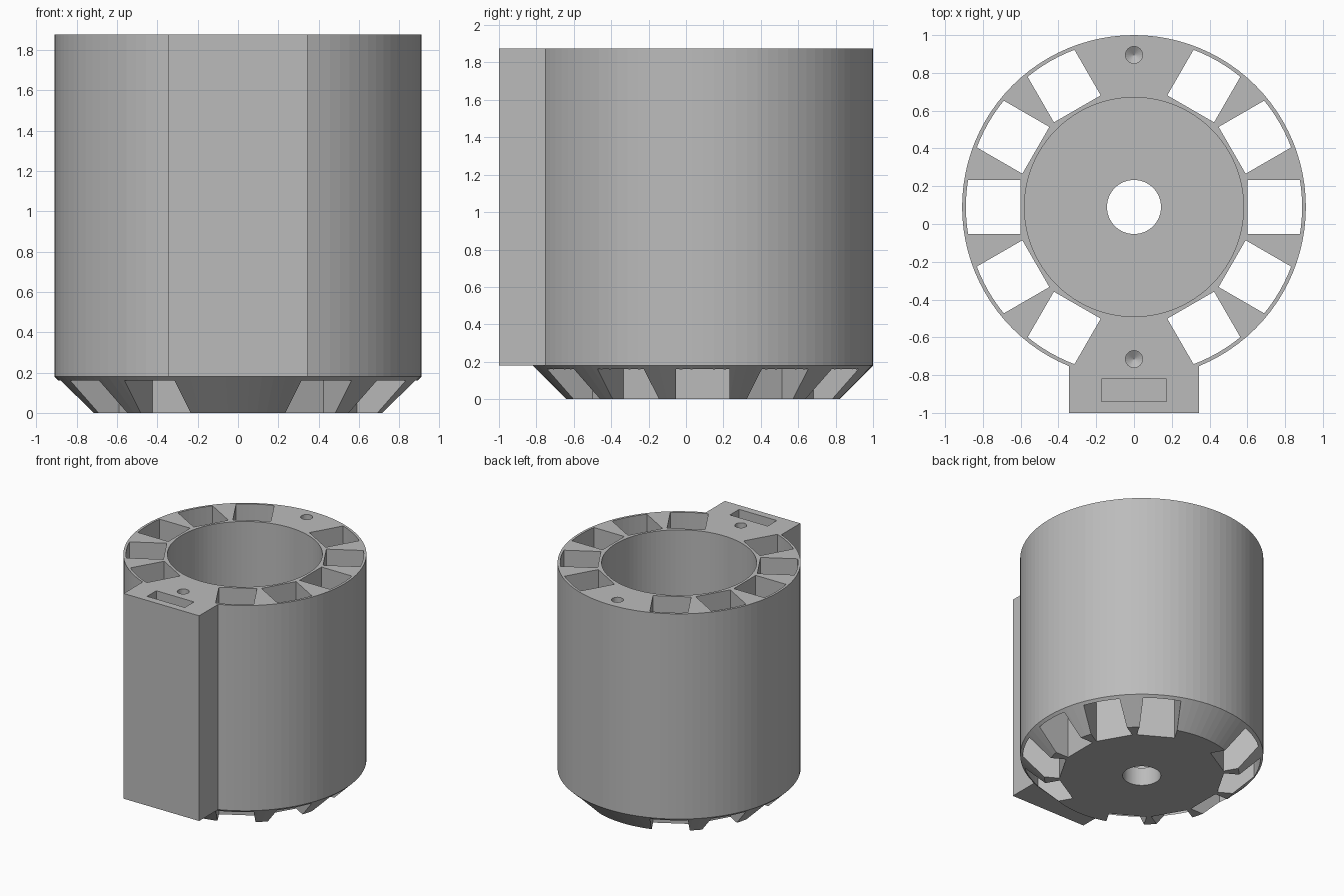
import bpy, bmesh
from math import cos, sin, radians, pi, asin
from mathutils import Matrix, Vector

cube = bpy.data.objects.get("Cube")
if cube:
    bpy.data.objects.remove(cube, do_unlink=True)

CENTRE_Y = 0.09
TOP = 1.875
BASE = 0.18
SEGMENTS = 96

grey = bpy.data.materials.new("plain_grey")
grey.use_nodes = True
colour = (0.5, 0.5, 0.5, 1)
grey.diffuse_color = colour
grey.node_tree.nodes["Principled BSDF"].inputs["Base Color"].default_value = colour


def make_object(name, bm):
    bmesh.ops.recalc_face_normals(bm, faces=bm.faces)
    mesh = bpy.data.meshes.new(name)
    bm.to_mesh(mesh)
    bm.free()
    mesh.materials.append(grey)
    obj = bpy.data.objects.new(name, mesh)
    bpy.context.collection.objects.link(obj)
    return obj


def revolve(bm, profile, x, y, steps):
    """Spin a closed (radius, height) profile about a vertical axis."""
    verts = [bm.verts.new((x + r, y, z)) for r, z in profile]
    edges = [bm.edges.new((verts[i - 1], verts[i])) for i in range(len(verts))]
    bmesh.ops.spin(bm, geom=verts + edges, cent=(x, y, 0), axis=(0, 0, 1),
                   angle=2 * pi, steps=steps, use_merge=True)
    bmesh.ops.remove_doubles(bm, verts=bm.verts, dist=1e-5)


def add_prism(bm, outline, z0, z1):
    low = [bm.verts.new((x, y, z0)) for x, y in outline]
    high = [bm.verts.new((x, y, z1)) for x, y in outline]
    bm.faces.new(low[::-1])
    bm.faces.new(high)
    for i in range(len(low)):
        bm.faces.new((low[i - 1], low[i], high[i], high[i - 1]))


def rectangle(half_x, y0, y1):
    return [(-half_x, y0), (half_x, y0), (half_x, y1), (-half_x, y1)]


def apply_boolean(target, tool, operation):
    mod = target.modifiers.new(operation, 'BOOLEAN')
    mod.operation = operation
    mod.solver = 'EXACT'
    mod.object = tool
    bpy.context.view_layer.objects.active = target
    bpy.ops.object.modifier_apply(modifier=mod.name)
    bpy.data.objects.remove(tool, do_unlink=True)


# Round housing: bevelled foot, wide bore, thin floor with a centre hole
bm = bmesh.new()
revolve(bm, [(0.143, 0), (0.73, 0), (0.91, BASE), (0.91, TOP),
             (0.58, TOP), (0.58, 0.15), (0.143, 0.15)], 0, CENTRE_Y, SEGMENTS)
housing = make_object("slotted_housing", bm)

# Mounting block on the front
bm = bmesh.new()
add_prism(bm, rectangle(0.345, -1, -0.6), BASE, TOP)
apply_boolean(housing, make_object("mounting_block", bm), 'UNION')

# Ring of through slots, leaving the front and back solid
bm = bmesh.new()
HALF, OUTER = 0.143, 0.89
spread = asin(HALF / OUTER)
outline = [(0.6, HALF), (0.6, -HALF)]
outline += [(OUTER * cos(spread * t / 3), OUTER * sin(spread * t / 3)) for t in range(-3, 4)]
for angle in range(0, 360, 30):
    if angle in (90, 270):
        continue
    turn = Matrix.Rotation(radians(angle), 2)
    points = [turn @ Vector(p) for p in outline]
    add_prism(bm, [(p.x, p.y + CENTRE_Y) for p in points], -0.1, TOP + 0.1)
apply_boolean(housing, make_object("slot_cutter", bm), 'DIFFERENCE')

# Blind pocket in the block
bm = bmesh.new()
add_prism(bm, rectangle(0.172, -0.94, -0.82), TOP - 0.5, TOP + 0.1)
apply_boolean(housing, make_object("pocket_cutter", bm), 'DIFFERENCE')

# Drilled screw holes with conical ends
for y in (0.895, -0.715):
    bm = bmesh.new()
    depth = TOP - 0.4
    bmesh.ops.create_cone(bm, cap_ends=True, segments=24, radius1=0.045, radius2=0.045,
                          depth=0.5, matrix=Matrix.Translation((0, y, depth + 0.25)))
    floor = min(bm.faces, key=lambda f: f.calc_center_median().z)
    tip = bmesh.ops.poke(bm, faces=[floor])["verts"][0]
    tip.co.z -= 0.03
    apply_boolean(housing, make_object("drill_cutter", bm), 'DIFFERENCE')
